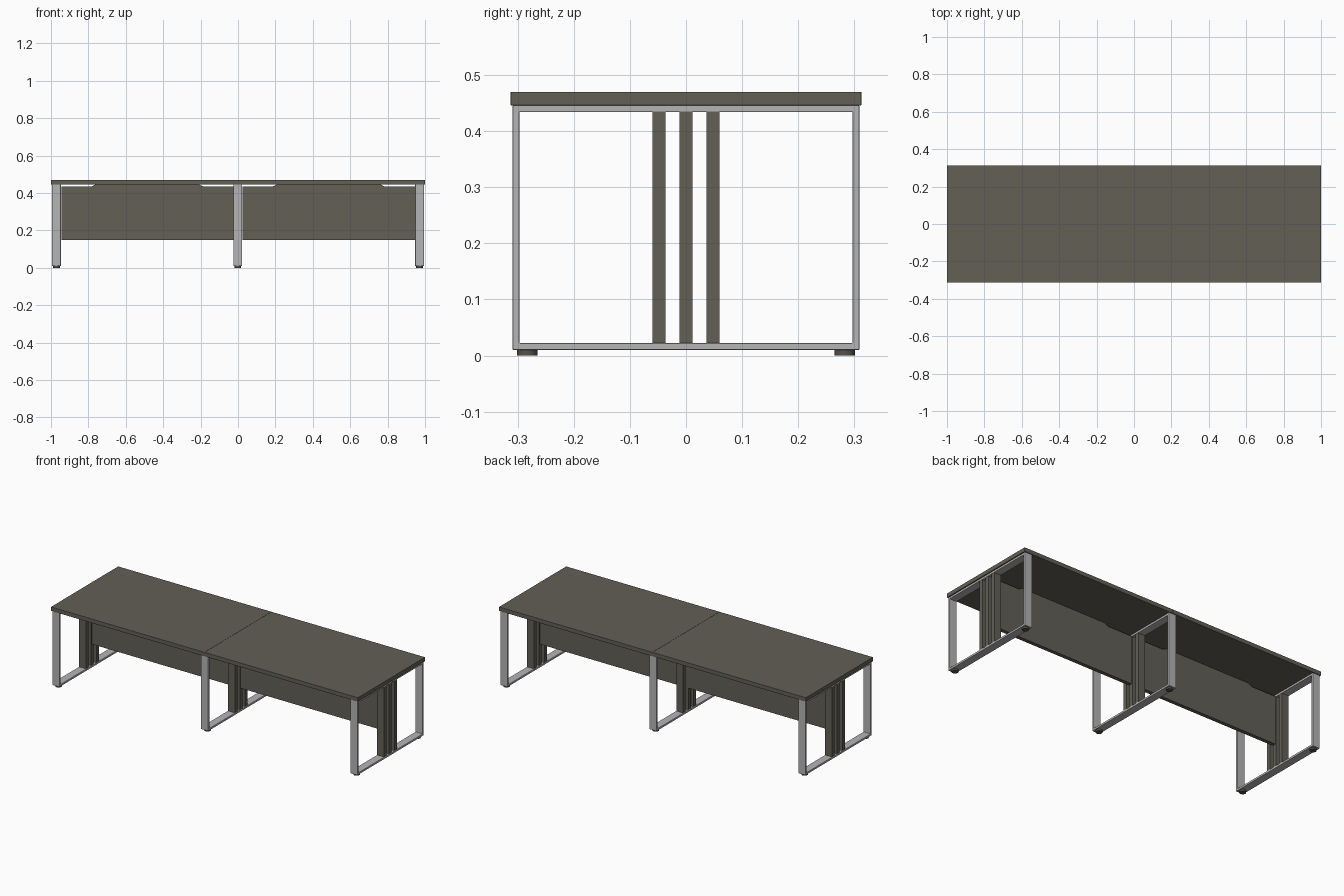
import bpy
import bmesh

default = bpy.data.objects.get("Cube")
if default:
    bpy.data.objects.remove(default, do_unlink=True)


def material(name, rgb):
    m = bpy.data.materials.new(name)
    m.use_nodes = True
    m.diffuse_color = (*rgb, 1)
    m.node_tree.nodes["Principled BSDF"].inputs["Base Color"].default_value = (*rgb, 1)
    return m


wood = material("dark taupe laminate", (0.125, 0.116, 0.094))
metal = material("grey metal", (0.46, 0.46, 0.47))
rubber = material("dark foot plastic", (0.09, 0.085, 0.07))


def finish(name, bm, mat, bevel=0):
    bmesh.ops.recalc_face_normals(bm, faces=bm.faces[:])
    mesh = bpy.data.meshes.new(name)
    bm.to_mesh(mesh)
    bm.free()
    mesh.materials.append(mat)
    obj = bpy.data.objects.new(name, mesh)
    bpy.context.collection.objects.link(obj)
    if bevel:
        mod = obj.modifiers.new("edge rounding", "BEVEL")
        mod.width = bevel
        mod.segments = 2
    return obj


def box(name, lo, hi, mat, bevel=0):
    bm = bmesh.new()
    bmesh.ops.create_cube(bm, size=1)
    for v in bm.verts:
        v.co = [a + (b - a) * (c + 0.5) for a, b, c in zip(lo, hi, v.co)]
    return finish(name, bm, mat, bevel)


def extruded(bm, faces, offset):
    new = bmesh.ops.extrude_face_region(bm, geom=faces)["geom"]
    bmesh.ops.translate(bm, vec=offset, verts=[g for g in new if isinstance(g, bmesh.types.BMVert)])


FRAME_W, TUBE = 0.047, 0.012
FRAME_Y, FRAME_LO, FRAME_HI = 0.309, 0.01, 0.446


def loop_frame(name, x):
    # Closed rectangular hoop, extruded across its width
    bm = bmesh.new()
    rings = []
    for t in (0, TUBE):
        y, lo, hi = FRAME_Y - t, FRAME_LO + t, FRAME_HI - t
        rings.append([bm.verts.new((x - FRAME_W / 2, a, b))
                      for a, b in ((-y, lo), (y, lo), (y, hi), (-y, hi))])
    outer, inner = rings
    faces = [bm.faces.new((outer[i], outer[(i + 1) % 4], inner[(i + 1) % 4], inner[i]))
             for i in range(4)]
    extruded(bm, faces, (FRAME_W, 0, 0))
    finish(name, bm, metal, 0.0015)


def foot(name, x, y):
    bm = bmesh.new()
    bmesh.ops.create_cone(bm, cap_ends=True, segments=24, radius1=0.018, radius2=0.018, depth=FRAME_LO)
    bmesh.ops.translate(bm, vec=(x, y, FRAME_LO / 2), verts=bm.verts)
    obj = finish(name, bm, rubber)
    bpy.context.view_layer.objects.active = obj
    obj.select_set(True)
    bpy.ops.object.shade_smooth_by_angle()
    obj.select_set(False)


def modesty_panel(name, x):
    # Board whose top steps down near each frame
    end, low, high = 0.46, 0.302, 0.275
    z0, z1, z2 = 0.15, FRAME_HI - TUBE, FRAME_HI
    outline = [(-end, z0), (end, z0), (end, z1), (low, z1), (high, z2),
               (-high, z2), (-low, z1), (-end, z1)]
    bm = bmesh.new()
    face = bm.faces.new([bm.verts.new((x + a, -0.011, b)) for a, b in outline])
    extruded(bm, [face], (0, 0.022, 0))
    finish(name, bm, wood)


# Leg frames with feet and upright slats
for side, x in (("right", -0.971), ("middle", -0.001), ("left", 0.971)):
    loop_frame(side + "_leg_frame", x)
    for end, y in (("front", -0.283), ("back", 0.283)):
        foot(f"{side}_{end}_foot", x, y)
    for n, y in enumerate((-0.048, 0, 0.048)):
        box(f"{side}_slat_{n + 1}", (x - 0.022, y - 0.0115, FRAME_LO + TUBE),
            (x + 0.022, y + 0.0115, FRAME_HI - TUBE), wood)

# Two tabletop halves and the panels beneath them
for side, s in (("right", -1), ("left", 1)):
    inner, outer = sorted((s * 0.0003, s))
    box(side + "_tabletop", (inner, -0.3125, FRAME_HI), (outer, 0.3125, 0.47), wood, 0.001)
    modesty_panel(side + "_modesty_panel", s * 0.485)
